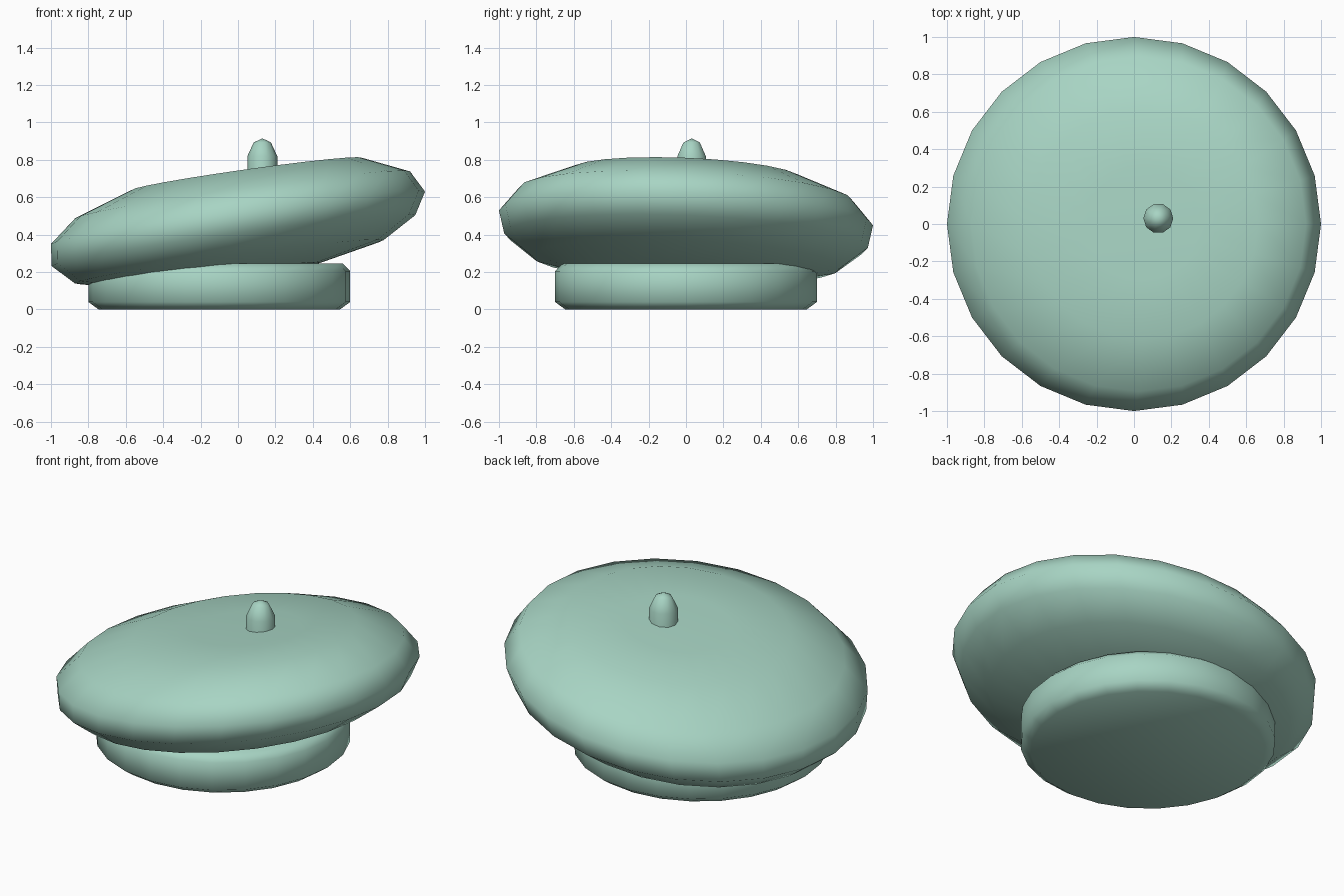
import bpy, bmesh, math

if "Cube" in bpy.data.objects:
    bpy.data.objects.remove(bpy.data.objects["Cube"])

felt = bpy.data.materials.new("mint_felt")
felt.diffuse_color = (0.39, 0.66, 0.55, 1)
felt.use_nodes = True
felt.node_tree.nodes["Principled BSDF"].inputs["Base Color"].default_value = felt.diffuse_color


def lathe(name, profile, sides, centre, tilt=(0, 0), lean=0):
    """Stack of rings (radius, height); tilt slopes each ring, lean shifts it in x with height."""
    bm = bmesh.new()
    rings = []
    for r, h in profile:
        n = sides if r > 0 else 1
        ring = []
        for i in range(n):
            a = 2 * math.pi * i / sides
            x, y = r * math.cos(a), r * math.sin(a)
            ring.append(bm.verts.new((centre[0] + lean * h + x, centre[1] + y,
                                      centre[2] + h + tilt[0] * x + tilt[1] * y)))
        rings.append(ring)
    for lo, hi in zip(rings, rings[1:]):
        for i in range(sides):
            j = (i + 1) % sides
            if len(hi) == 1:
                bm.faces.new((lo[i], lo[j], hi[0]))
            elif len(lo) == 1:
                bm.faces.new((lo[0], hi[j], hi[i]))
            else:
                bm.faces.new((lo[i], lo[j], hi[j], hi[i]))
    bmesh.ops.recalc_face_normals(bm, faces=bm.faces)
    mesh = bpy.data.meshes.new(name)
    bm.to_mesh(mesh)
    bm.free()
    mesh.materials.append(felt)
    obj = bpy.data.objects.new(name, mesh)
    bpy.context.collection.objects.link(obj)
    bpy.ops.object.select_all(action='DESELECT')
    obj.select_set(True)
    bpy.context.view_layer.objects.active = obj
    bpy.ops.object.shade_smooth_by_angle(angle=math.radians(60))
    return obj


# Head band
lathe("head_band", [(0, 0), (0.645, 0), (0.70, 0.04), (0.70, 0.205), (0.66, 0.245), (0, 0.245)],
      24, (-0.1, 0, 0))

# Puffy tilted crown
lathe("crown", [(0, -0.33), (0.50, -0.31), (0.825, -0.235), (0.972, -0.122), (1.0, 0),
                (0.895, 0.123), (0.615, 0.235), (0.30, 0.248), (0, 0.25)],
      24, (0, 0, 0.49), tilt=(0.14, -0.04), lean=0.2)

# Little stem on top
lathe("stem", [(0, 0), (0.08, 0), (0.08, 0.17), (0.046, 0.243), (0, 0.265)],
      10, (0.13, 0.03, 0.65))
